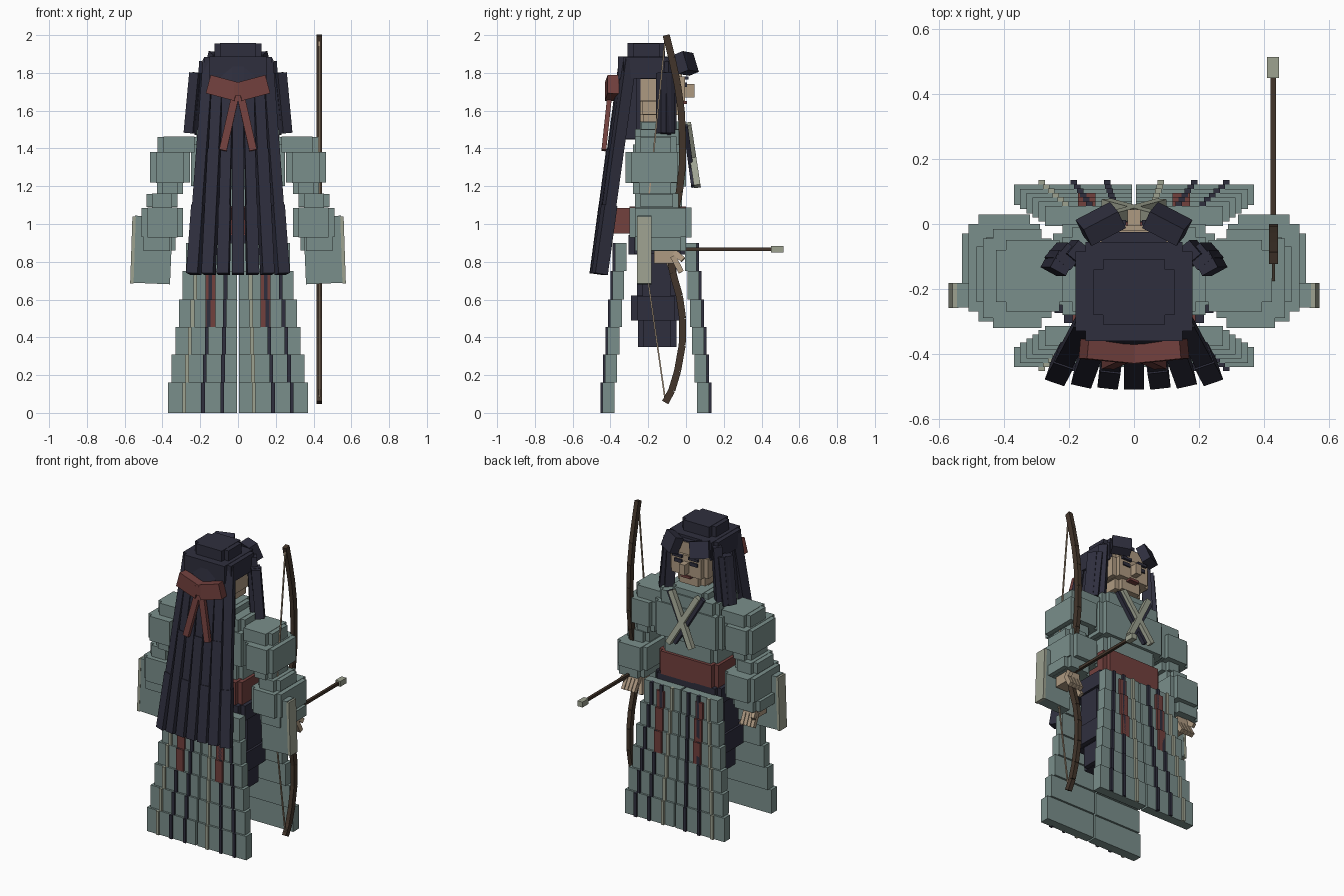
import bpy, bmesh, math
from mathutils import Matrix, Vector


def color(name, r, g, b):
    m = bpy.data.materials.new(name)
    m.diffuse_color = (r, g, b, 1)
    return m


TEAL = color("teal cloth", 0.195, 0.275, 0.26)
NAVY = color("dark navy", 0.028, 0.028, 0.048)
SKIN = color("skin", 0.42, 0.32, 0.22)
RED = color("dull red", 0.17, 0.052, 0.048)
BROWN = color("dark wood", 0.055, 0.036, 0.024)
PALE = color("pale trim", 0.34, 0.36, 0.28)


# Each helper returns a list of transforms for a unit cube
def block(x0, x1, y0, y1, z0, z1):
    return [Matrix.Translation(((x0 + x1) / 2, (y0 + y1) / 2, (z0 + z1) / 2))
            @ Matrix.Diagonal((x1 - x0, y1 - y0, z1 - z0, 1))]


def beam(p, q, w, d, turn=0):
    p, q = Vector(p), Vector(q)
    z = (q - p).normalized()
    y = z.cross(Vector((math.cos(turn), math.sin(turn), 0))).normalized()
    x = y.cross(z)
    m = Matrix((x * w, y * d, q - p)).transposed().to_4x4()
    m.translation = (p + q) / 2
    return [m]


def puff(x0, x1, y0, y1, z0, z1, c=0.03):
    # Crossed blocks: a rounded block with notched corners
    return (block(x0, x1, y0 + c, y1 - c, z0, z1)
            + block(x0 + c, x1 - c, y0, y1, z0 - 0.002, z1 + 0.002))


def both(items):
    return items + [Matrix.Diagonal((-1, 1, 1, 1)) @ m for m in items]


def part(name, mat, items):
    bm = bmesh.new()
    for m in items:
        bmesh.ops.create_cube(bm, size=1, matrix=m)
    bmesh.ops.recalc_face_normals(bm, faces=bm.faces)
    me = bpy.data.meshes.new(name)
    bm.to_mesh(me)
    bm.free()
    me.materials.append(mat)
    bpy.context.collection.objects.link(bpy.data.objects.new(name, me))


# Pleated skirt: stepped front and back panels with stripes
tops = [0, 0.16, 0.31, 0.455, 0.6, 0.75, 0.9]
for side, label in ((1, "front"), (-1, "back")):
    panel, dark, light, ribbon = [], [], [], []
    for t in range(6):
        z0, z1 = tops[t], tops[t + 1]
        hw = 0.37 - 0.019 * t
        yc = -0.16 + side * (0.25 - 0.013 * t)
        panel += both(block(0.006, hw, yc - 0.031, yc + 0.031, z0, z1))
        ye = yc + side * 0.031
        for x, group in ((-0.285, light), (-0.185, dark), (-0.083, dark),
                         (0.083, light), (0.185, dark), (0.285, dark)):
            x *= hw / 0.37
            group += block(x - 0.01, x + 0.01, ye - 0.012, ye + 0.014, z0, z1)
        if t > 2:
            ribbon += both(block(0.118, 0.172, ye - 0.012, ye + 0.014,
                                 z0, min(z1, 0.86)))
    part(label + "_skirt_panel", TEAL, panel)
    part(label + "_skirt_dark_stripes", NAVY, dark)
    part(label + "_skirt_light_stripes", PALE, light)
    part(label + "_skirt_ribbons", RED, ribbon)

# Legs and hips
part("legs", NAVY, both(puff(0.01, 0.21, -0.255, -0.05, 0.35, 0.49)
                        + puff(0.01, 0.245, -0.29, -0.03, 0.49, 0.62)
                        + puff(0.01, 0.23, -0.26, -0.05, 0.62, 0.85)))
part("hips", NAVY, puff(-0.245, 0.245, -0.305, 0.0, 0.84, 0.94))

# Sash, torso and collar
part("sash", RED, puff(-0.22, 0.22, -0.3, 0.0, 0.94, 1.09)
     + block(-0.09, 0.09, -0.4, -0.29, 0.95, 1.085))
part("torso", TEAL, puff(-0.2, 0.2, -0.26, -0.02, 1.09, 1.2)
     + puff(-0.25, 0.25, -0.28, 0.0, 1.2, 1.42)
     + puff(-0.22, 0.22, -0.27, -0.01, 1.42, 1.5)
     + puff(-0.13, 0.13, -0.265, -0.02, 1.5, 1.54))

# Crossed chest straps
part("chest_straps", PALE,
     both(beam((0.1, 0.01, 1.53), (-0.085, 0.06, 1.2), 0.035, 0.035)))
part("chest_strap_edges", NAVY,
     both(beam((0.125, -0.003, 1.52), (-0.055, 0.04, 1.2), 0.03, 0.025)))

# Stepped puffy sleeves
part("sleeves", TEAL, both(
    puff(0.2, 0.425, -0.27, -0.05, 1.38, 1.46)
    + puff(0.255, 0.465, -0.32, -0.015, 1.22, 1.38)
    + puff(0.29, 0.43, -0.28, -0.05, 1.16, 1.22)
    + puff(0.32, 0.485, -0.27, -0.04, 1.09, 1.16)
    + puff(0.29, 0.51, -0.3, 0.03, 0.93, 1.085)
    + puff(0.33, 0.53, -0.27, 0.0, 0.86, 0.93)
    + beam((0.46, -0.22, 0.685), (0.445, -0.22, 1.04), 0.2, 0.075)))
part("sleeve_trims", PALE,
     both(beam((0.562, -0.22, 0.685), (0.55, -0.22, 1.04), 0.018, 0.077)))

# Hands with fingers
hand = block(0.39, 0.48, -0.17, -0.05, 0.79, 0.87)
for i in range(4):
    x = 0.4 + 0.026 * i
    hand += beam((x, -0.07, 0.83), (x + 0.004, -0.025, 0.745), 0.022, 0.03)
hand += beam((0.4, -0.1, 0.82), (0.372, -0.06, 0.725), 0.025, 0.03)
hand += beam((0.475, -0.06, 0.85), (0.49, -0.015, 0.81), 0.022, 0.03)
part("hands", SKIN, both(hand))

# Head and face
part("neck", SKIN, puff(-0.06, 0.06, -0.245, -0.13, 1.5, 1.63, 0.02))
part("head", SKIN, puff(-0.1, 0.1, -0.26, -0.03, 1.58, 1.65)
     + puff(-0.14, 0.14, -0.29, -0.005, 1.65, 1.78)
     + puff(-0.13, 0.13, -0.29, -0.02, 1.78, 1.86))
part("nose", SKIN, block(-0.02, 0.02, -0.02, 0.045, 1.67, 1.74))
part("eyes", NAVY, both(block(0.03, 0.085, -0.02, 0.004, 1.725, 1.748)
                        + block(0.025, 0.095, -0.02, 0.012, 1.765, 1.782)))
part("mouth", RED, block(-0.035, 0.035, -0.04, 0.006, 1.635, 1.652))

# Hair cap and fringe
part("hair_cap", NAVY, puff(-0.125, 0.125, -0.31, -0.11, 1.88, 1.955)
     + puff(-0.18, 0.18, -0.36, -0.055, 1.77, 1.885)
     + puff(-0.165, 0.165, -0.35, -0.24, 1.45, 1.77, 0.02)
     + block(-0.1, 0.1, -0.07, -0.025, 1.83, 1.87))
part("fringe", NAVY, both(
    beam((0.09, -0.015, 1.9), (0.115, 0.015, 1.8), 0.12, 0.06, -0.45)))

# Side locks hanging by the face
part("side_locks", NAVY, both(
    beam((0.165, -0.09, 1.86), (0.19, -0.09, 1.47), 0.06, 0.055, 0.7)
    + beam((0.2, -0.1, 1.8), (0.235, -0.1, 1.48), 0.06, 0.06, 0.7)
    + beam((0.22, -0.12, 1.8), (0.25, -0.12, 1.48), 0.055, 0.06, 0.5)))

# Long back hair: seven fanned strands in two lengths
strands = []
for i in range(-3, 4):
    turn = 0.11 * i
    top = Vector((0.05 * i, -0.325 + 0.003 * i * i, 1.87))
    end = Vector((0.078 * i, -0.475 + 0.002 * i * i, 0.735))
    mid = top.lerp(end, 0.68 if i % 2 else 0.42)
    strands += beam(top, mid, 0.056, 0.06, turn)
    strands += beam(mid, end, 0.063, 0.07, turn)
part("back_hair", NAVY, strands)

# Hair ribbon bow
part("hair_bow", RED, both(
    beam((0.005, -0.4, 1.7), (0.155, -0.385, 1.74), 0.06, 0.1, math.pi / 2)
    + beam((0.005, -0.4, 1.72), (0.08, -0.435, 1.39), 0.04, 0.025))
    + block(-0.022, 0.022, -0.43, -0.35, 1.68, 1.74))

# Bow, string and arrow
limb = [(-0.105, 2.0), (-0.075, 1.88), (-0.045, 1.74), (-0.025, 1.6),
        (-0.018, 1.45), (-0.02, 1.3), (-0.035, 1.17), (-0.07, 1.0),
        (-0.09, 0.87), (-0.07, 0.74), (-0.035, 0.62), (-0.018, 0.5),
        (-0.02, 0.36), (-0.045, 0.22), (-0.075, 0.12), (-0.11, 0.055)]
part("bow", BROWN, [m for a, b in zip(limb, limb[1:])
                    for m in beam((0.43, *a), (0.43, *b), 0.028, 0.037)])
nock = (0.43, -0.225, 0.866)
part("bow_string", SKIN, beam((0.43, -0.11, 1.98), nock, 0.008, 0.008)
     + beam(nock, (0.43, -0.11, 0.07), 0.008, 0.008))
part("arrow_shaft", BROWN, block(0.42, 0.438, -0.2, 0.46, 0.857, 0.875))
part("arrow_tip", PALE, block(0.41, 0.447, 0.45, 0.515, 0.848, 0.884))
